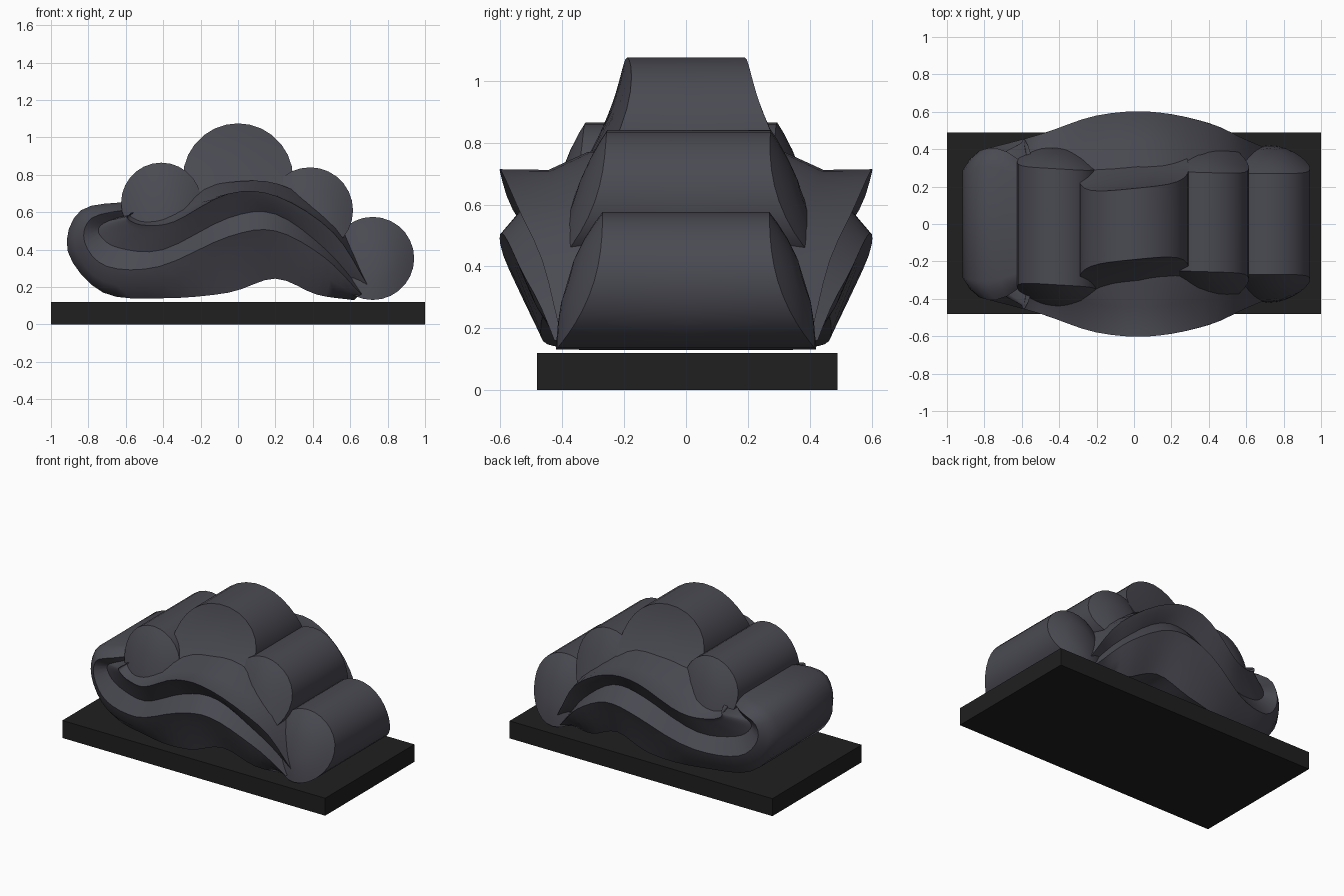
import bpy, bmesh, math
from mathutils import Vector

if "Cube" in bpy.data.objects:
    bpy.data.objects.remove(bpy.data.objects["Cube"])


def material(name, rgb):
    m = bpy.data.materials.new(name)
    m.diffuse_color = (*rgb, 1)
    m.use_nodes = True
    m.node_tree.nodes["Principled BSDF"].inputs["Base Color"].default_value = m.diffuse_color
    return m


STONE = material("dark slate", (0.068, 0.068, 0.085))
BLACK = material("near black", (0.014, 0.014, 0.014))


def finish(name, bm, mat, angle=35):
    bmesh.ops.recalc_face_normals(bm, faces=bm.faces)
    me = bpy.data.meshes.new(name)
    bm.to_mesh(me)
    bm.free()
    ob = bpy.data.objects.new(name, me)
    bpy.context.collection.objects.link(ob)
    me.materials.append(mat)
    bpy.ops.object.select_all(action='DESELECT')
    bpy.context.view_layer.objects.active = ob
    ob.select_set(True)
    bpy.ops.object.shade_smooth_by_angle(angle=math.radians(angle))
    return ob


def spline(pts, n=4):
    """Smooth curve through the points."""
    p = [Vector(q) for q in pts]
    p = [2 * p[0] - p[1]] + p + [2 * p[-1] - p[-2]]
    out = []
    for i in range(1, len(p) - 2):
        a, b, c, d = p[i - 1:i + 3]
        for k in range(n):
            t = k / n
            out.append(0.5 * (2 * b + (c - a) * t + (2 * a - 5 * b + 4 * c - d) * t * t
                              + (3 * b - a - 3 * c + d) * t ** 3))
    return out + [p[-2]]


# Half depth of the flared body along x
DEPTH = spline([(-.95, .36), (-.8, .4), (-.5, .48), (-.2, .58), (.1, .6),
                (.4, .54), (.6, .45), (.8, .37)])


def half_depth(x):
    for a, b in zip(DEPTH, DEPTH[1:]):
        if x <= b.x:
            return a.y + (b.y - a.y) * (x - a.x) / (b.x - a.x)
    return DEPTH[-1].y


# Base slab
bm = bmesh.new()
bmesh.ops.create_cube(bm, size=1)
for v in bm.verts:
    v.co = (v.co.x * 2, v.co.y * 0.97 + .004, (v.co.z + .5) * 0.12)
finish("base_slab", bm, BLACK)

# Swooping body: front-view lines from right to left, curling up at the left end
under = [(.62, .13), (.42, .16), (.2, .245), (-.05, .17), (-.4, .14), (-.72, .17),
         (-.91, .39), (-.84, .61), (-.56, .66)]
low_lip = [(.64, .15), (.44, .27), (.2, .41), (-.05, .38), (-.4, .22), (-.72, .23),
           (-.87, .41), (-.82, .59), (-.56, .65)]
mid_lip = [(.66, .16), (.46, .36), (.2, .5), (-.05, .47), (-.42, .31), (-.7, .31),
           (-.82, .44), (-.78, .57), (-.56, .62)]
groove = [(.67, .17), (.47, .4), (.2, .59), (-.05, .57), (-.4, .4), (-.64, .41),
          (-.74, .48), (-.72, .54), (-.55, .6)]
top_lip = [(.7, .17), (.5, .46), (.2, .65), (-.05, .665), (-.35, .51), (-.5, .5),
           (-.58, .53), (-.6, .57), (-.54, .6)]
brow = [(.705, .19), (.51, .49), (.21, .685), (-.05, .7), (-.34, .55), (-.49, .53),
        (-.57, .55), (-.59, .58), (-.53, .61)]
shoulder = [(.72, .2), (.52, .52), (.21, .69), (-.05, .7), (-.33, .6), (-.48, .57),
            (-.55, .58), (-.57, .6), (-.52, .62)]
crown = [(.72, .3), (.5, .58), (.22, .75), (-.05, .76), (-.33, .7), (-.45, .66),
         (-.5, .65), (-.52, .65), (-.48, .65)]
rows = [(under, 0), (under, .78), (low_lip, .92), (mid_lip, 1), (groove, .86),
        (top_lip, .96), (brow, 1), (shoulder, .74), (crown, .53), (crown, 0)]

bm = bmesh.new()
for side in (-1, 1):
    grid = []
    for line, f in rows:
        pts = spline(line)
        # the last stretch tucks in behind the left lobe
        tuck = [1 - .4 * max(0, (i - len(pts) + 5) / 4) ** 2 for i in range(len(pts))]
        grid.append([bm.verts.new((p.x, side * f * k * half_depth(p.x), p.y))
                     for p, k in zip(pts, tuck)])
    for r0, r1 in zip(grid, grid[1:]):
        for i in range(len(r0) - 1):
            bm.faces.new((r0[i], r0[i + 1], r1[i + 1], r1[i]))
bmesh.ops.remove_doubles(bm, verts=bm.verts, dist=1e-4)
finish("swooping_body", bm, STONE, 45)


# Cloud lobes: drums lying along y, flaring towards the bottom, with domed ends
def lobe(name, x, z, r, top, bottom, dome, shift=0, skew=0, power=2.5, n=28):
    bm = bmesh.new()
    rings = []
    for t, scale in ((-1, .3), (-1, .6), (-1, .85), (-1, 1), (0, 1),
                     (1, 1), (1, .85), (1, .6), (1, .3)):
        ring = []
        for i in range(n):
            a = math.tau * i / n
            dx, dz = r * scale * math.cos(a), r * scale * math.sin(a)
            u = (r - dz) / (2 * r)
            width = top + (bottom - top) * u ** power + dome * (1 - scale ** 2)
            ring.append(bm.verts.new((x + dx, t * width + shift + skew * dx, z + dz)))
        rings.append(ring)
    for a, b in zip(rings, rings[1:]):
        for i in range(n):
            j = (i + 1) % n
            bm.faces.new((a[i], a[j], b[j], b[i]))
    bm.faces.new(rings[0])
    bm.faces.new(rings[-1])
    finish(name, bm, STONE)


lobe("left_lobe", -.41, .65, .215, .31, .44, .07, -.015, -.06)
lobe("peak_lobe", 0, .78, .295, .19, .5, .02, 0, .1, 1.9)
lobe("right_lobe", .385, .61, .23, .265, .45, .08, .01, -.03)
lobe("end_lobe", .72, .353, .222, .27, .42, .09)
